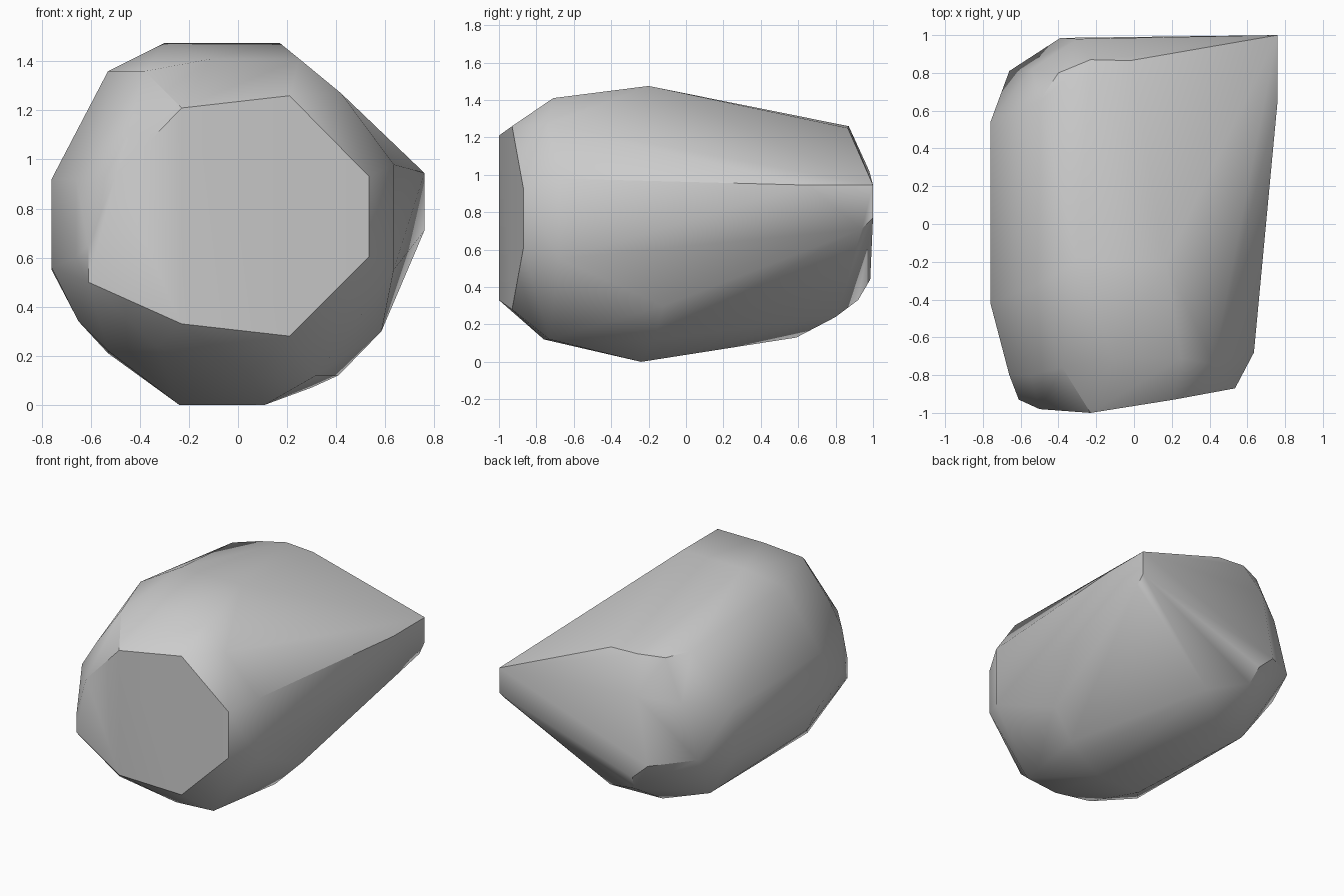
import bpy
import bmesh
import math

default_cube = bpy.data.objects.get("Cube")
if default_cube:
    bpy.data.objects.remove(default_cube, do_unlink=True)


def make_material(name, colour):
    material = bpy.data.materials.new(name)
    material.use_nodes = True
    material.diffuse_color = colour
    shader = material.node_tree.nodes["Principled BSDF"]
    shader.inputs["Base Color"].default_value = colour
    shader.inputs["Roughness"].default_value = 0.8
    return material


def add_corners(mesh, columns):
    """Each column is x, y, followed by one or two corner heights."""
    for x, y, *heights in columns:
        for z in heights:
            mesh.verts.new((x, y, z))


def wrap_hull(mesh):
    """Wrap the corners in a convex skin and drop any that lie inside."""
    bmesh.ops.convex_hull(mesh, input=mesh.verts[:], use_existing_faces=False)
    buried = [vert for vert in mesh.verts if not vert.link_faces]
    bmesh.ops.delete(mesh, geom=buried, context='VERTS')
    bmesh.ops.dissolve_limit(mesh, angle_limit=math.radians(0.5),
                             verts=mesh.verts[:], edges=mesh.edges[:])
    bmesh.ops.recalc_face_normals(mesh, faces=mesh.faces[:])


# Broken flat face at the front of the stone
front_cap = [
    (-.23, -1, .33, 1.21), (.21, -.93, .28, 1.26), (.535, -.87, .605, .93),
    (-.61, -.93, .5, .65), (-.5, -.98, .93),
]

# Bevelled shoulder behind the front face
front_shoulder = [
    (.635, -.68, .55, .98), (.42, -.74, .36, 1.27), (.25, -.71, 1.41),
    (-.11, -.71, 1.41), (-.38, -.76, 1.36), (-.55, -.8, 1.1),
    (-.66, -.8, .6, .92), (-.33, -.85, .235), (.05, -.76, .12), (.32, -.73, .12),
]

# Widest part: crown, belly and flat left flank
middle = [
    (-.3, -.2, 1.475), (.17, -.2, 1.475), (-.53, -.33, 1.36),
    (-.24, -.24, 0), (.11, -.24, 0), (.3, -.2, .07), (.41, -.17, .12),
    (.585, -.12, .3), (-.53, -.6, .22), (-.65, -.42, .34),
    (-.76, -.42, .56, .92), (-.76, .54, .55, .9),
]

# Rounded rear edge
rear = [
    (-.53, .49, .21), (-.23, .59, .13), (.03, .8, .24), (-.24, .92, .33),
    (-.27, .985, .44), (-.39, .985, .55), (-.66, .81, .6),
    (-.54, .82, .97), (-.62, .62, 1.01), (-.3, .98, 1.02),
    (-.5, .65, 1.27), (-.4, .8, 1.25), (-.23, .87, 1.26), (-.02, .865, 1.25),
]

# Pointed wedge at the rear corner
wedge = [(.76, .65, .945), (.76, 1, .77, .945), (.76, .94, .71)]

mesh = bmesh.new()
for section in (front_cap, front_shoulder, middle, rear, wedge):
    add_corners(mesh, section)
wrap_hull(mesh)

stone_data = bpy.data.meshes.new("stone")
mesh.to_mesh(stone_data)
mesh.free()
stone_data.materials.append(make_material("stone grey", (0.6, 0.6, 0.6, 1)))

stone = bpy.data.objects.new("stone", stone_data)
bpy.context.collection.objects.link(stone)

# Soft facets with crisp break lines
bpy.ops.object.select_all(action='DESELECT')
stone.select_set(True)
bpy.context.view_layer.objects.active = stone
bpy.ops.object.shade_smooth_by_angle(angle=math.radians(35))
